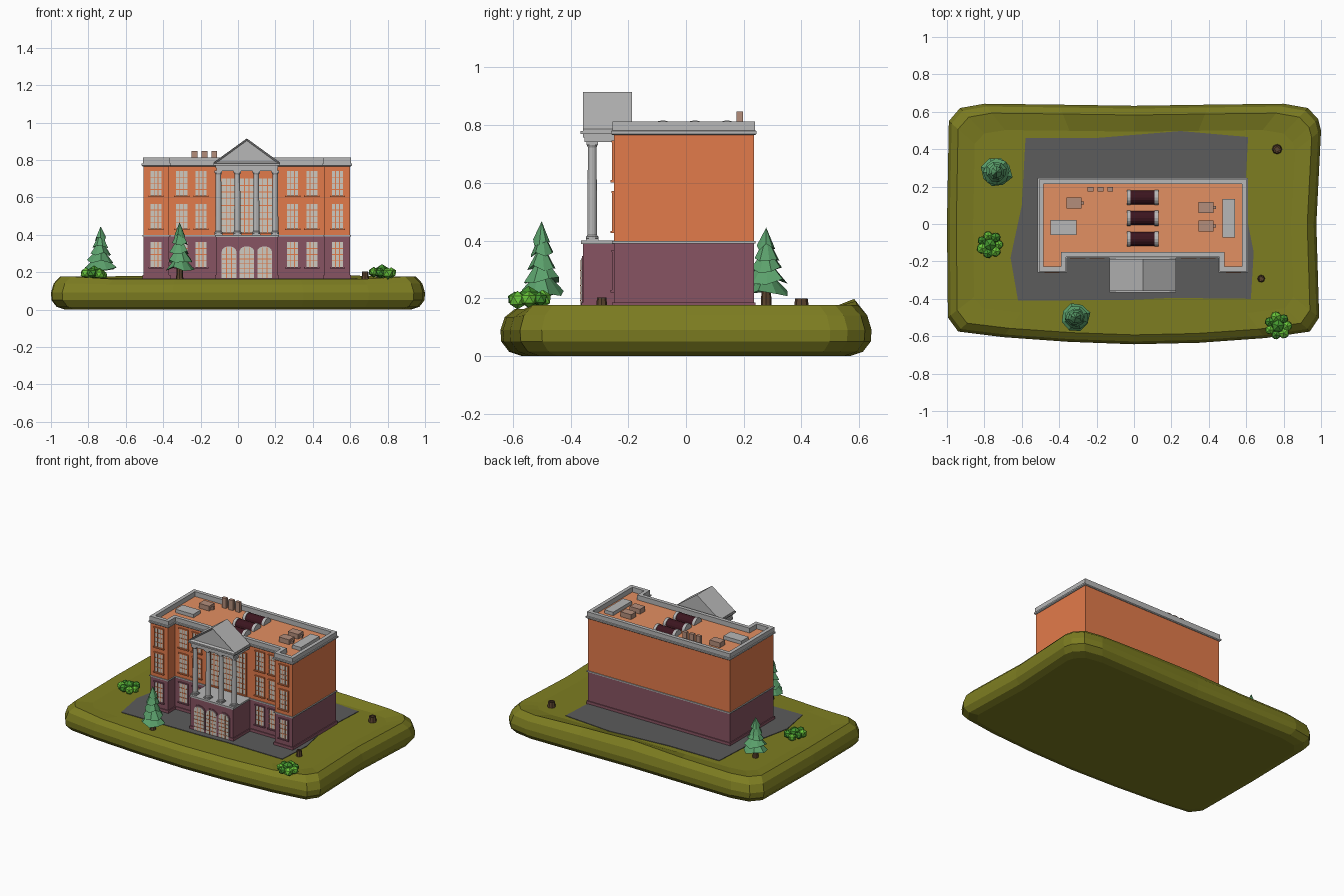
import bpy, bmesh, math, random
from mathutils import Vector, Matrix

if "Cube" in bpy.data.objects:
    bpy.data.objects.remove(bpy.data.objects["Cube"])

random.seed(4)
CX = 0.047   # building centre line
G = 0.163    # ground level


def mat(name, r, g, b):
    m = bpy.data.materials.new(name)
    m.diffuse_color = [(c / 255) ** 2.2 for c in (r, g, b)] + [1]
    m.use_nodes = True
    m.node_tree.nodes["Principled BSDF"].inputs["Base Color"].default_value = m.diffuse_color
    return m


GRASS = mat("grass", 124, 124, 38)
ASPHALT = mat("asphalt", 92, 92, 92)
ORANGE = mat("orange_wall", 226, 122, 76)
ROOF = mat("roof_orange", 226, 142, 98)
PURPLE = mat("purple_wall", 134, 84, 98)
STONE = mat("stone", 182, 182, 182)
GLASS = mat("glass", 205, 200, 190)
BROWN = mat("vent_brown", 178, 140, 122)
DARK = mat("skylight_dark", 62, 28, 36)
PINE = mat("pine_green", 92, 160, 108)
BARK = mat("bark", 92, 70, 50)
LEAF = [mat("leaf_light", 104, 196, 60), mat("leaf_dark", 70, 150, 50)]


def finish(name, bm, *mats):
    bmesh.ops.recalc_face_normals(bm, faces=bm.faces[:])
    me = bpy.data.meshes.new(name)
    bm.to_mesh(me)
    bm.free()
    for m in mats:
        me.materials.append(m)
    ob = bpy.data.objects.new(name, me)
    bpy.context.collection.objects.link(ob)
    return ob


def loft(bm, rings, cap=True):
    vs = [[bm.verts.new(p) for p in r] for r in rings]
    n = len(vs[0])
    for a, b in zip(vs, vs[1:]):
        for i in range(n):
            bm.faces.new((a[i], a[(i + 1) % n], b[(i + 1) % n], b[i]))
    if cap:
        bm.faces.new(vs[0])
        bm.faces.new(vs[-1])
    return vs


AX = {'x': lambda u, v, w: (w, u, v), 'y': lambda u, v, w: (u, w, v), 'z': lambda u, v, w: (u, v, w)}


def prism(bm, pts, a, b, axis='z'):
    loft(bm, [[AX[axis](u, v, w) for u, v in pts] for w in (a, b)])


def box(bm, x0, x1, y0, y1, z0, z1):
    prism(bm, [(x0, y0), (x1, y0), (x1, y1), (x0, y1)], z0, z1)


def solid(name, m, pts, a, b, axis='z'):
    bm = bmesh.new()
    prism(bm, pts, a, b, axis)
    return finish(name, bm, m)


def boxes(name, m, items):
    bm = bmesh.new()
    for it in items:
        box(bm, *it)
    return finish(name, bm, m)


# island: stacked outlines with a raised back bank
outline = [(-1, 0), (-.995, -.5), (-.94, -.575), (-.7, -.605), (-.35, -.63), (0, -.643), (.35, -.635), (.7, -.61),
           (.94, -.575), (.99, -.5), (.975, 0), (1, .5), (.985, .56), (.93, .62), (.8, .643), (.4, .638), (0, .632),
           (-.4, .638), (-.8, .643), (-.93, .62), (-.99, .55)]


def ring(d, z, lift=0):
    out = []
    for x, y in outline:
        h = .035 * math.exp(-((x - .05) / .5) ** 4) if y > .5 else 0
        if abs(x) > .75:
            h = .014
        out.append((x * (1 - d), y * (1 - d / .64), z + lift * h))
    return out


bm = bmesh.new()
loft(bm, [ring(.075, 0), ring(.03, .015), ring(.003, .05), ring(0, .09), ring(.015, .135, .4), ring(.05, G, 1),
          ring(.14, G)])
finish("grass_island", bm, GRASS)
solid("paved_yard", ASPHALT, [(-.58, .46), (-.2, .46), (.25, .497), (.61, .465), (.59, .1), (.64, -.15), (.625, -.4),
                              (.2, -.395), (0, -.405), (-.62, -.41), (-.66, -.18), (-.6, .1)], .15, G + .004)


# building body from one U-shaped footprint
def plan(d=0):
    hw, wi, f, r, b = .552 + d, .415 - d, -.25 - d, -.172 - d, .235 + d
    return [(CX + x, y) for x, y in [(-hw, b), (-hw, f), (-wi, f), (-wi, r), (wi, r), (wi, f), (hw, f), (hw, b)]]


solid("plinth", PURPLE, plan(.006), .155, .186)
solid("ground_floor", PURPLE, plan(), .18, .39)
solid("string_course", STONE, plan(.006), .39, .398)
solid("upper_floors", ORANGE, plan(), .398, .77)
solid("roof_deck", ROOF, plan(-.01), .765, .778)
bm = bmesh.new()
sections = [(.004, .765), (.01, .77), (.01, .78), (.004, .782), (.004, .812), (-.022, .812), (-.022, .765)]
loft(bm, [[(x, y, z) for x, y in plan(d)] for d, z in sections + sections[:1]], cap=False)
finish("cornice_parapet", bm, STONE)

# portico base, floor, entablature and pediment
PW = .165
boxes("portico_base", PURPLE, [(CX - PW, CX + PW, -.357, -.17, .16, .39),
                               (CX - PW - .005, CX + PW + .005, -.362, -.17, .155, .186)])
boxes("portico_floor", STONE, [(CX - PW - .006, CX + PW + .006, -.363, -.17, .388, .4)])
boxes("entablature", STONE, [(CX - .163, CX + .163, -.352, -.17, .742, .758),
                             (CX - .168, CX + .168, -.357, -.17, .758, .77),
                             (CX - .178, CX + .178, -.366, -.17, .77, .78)])
bm = bmesh.new()
prism(bm, [(CX - .177, .78), (CX + .177, .78), (CX + .177, .787), (CX, .915), (CX - .177, .787)], -.357, -.187, 'y')
bmesh.ops.recalc_face_normals(bm, faces=bm.faces[:])
front = [f for f in bm.faces if f.normal.y < -.9]
bmesh.ops.inset_region(bm, faces=front, thickness=.012, depth=-.012)
finish("pediment", bm, STONE)

# columns with base, shaft and capital
for i in range(4):
    bm = bmesh.new()
    x = CX + (i - 1.5) * .101
    prof = [(.021, .406), (.021, .414), (.017, .419), (.0165, .55), (.0145, .722), (.019, .732)]
    loft(bm, [[(x + r * math.cos(k * math.tau / 12), -.325 + r * math.sin(k * math.tau / 12), z) for k in range(12)]
              for r, z in prof])
    box(bm, x - .022, x + .022, -.347, -.303, .399, .407)
    box(bm, x - .02, x + .02, -.345, -.305, .731, .743)
    finish(f"column_{i + 1}", bm, STONE)

# windows: glass, glazing bars, frame and sill
glass, bars, frame_hi, frame_lo = [], [], [], []


def window(x, y, z0, z1, w, rows, frame, cols=3):
    h = w / 2
    glass.append((x - h, x + h, y - .002, y + .01, z0, z1))
    for i in range(1, cols):
        u = x - h + w * i / cols
        bars.append((u - .002, u + .002, y - .004, y + .005, z0, z1))
    for j in range(1, rows):
        v = z0 + (z1 - z0) * j / rows
        bars.append((x - h, x + h, y - .0045, y + .005, v - .002, v + .002))
    for s in (-1, 1):
        u = x + s * (h + .003)
        frame.append((u - .004, u + .004, y - .007, y + .005, z0, z1))
    frame.append((x - h - .007, x + h + .007, y - .008, y + .005, z1, z1 + .007))
    frame.append((x - h - .01, x + h + .01, y - .012, y + .005, z0 - .008, z0))


for s in (-1, 1):
    for dx, y in ((.485, -.25), (.348, -.172), (.245, -.172)):
        for z0, z1, fr in ((.61, .74, frame_hi), (.434, .565, frame_hi), (.228, .36, frame_lo)):
            window(CX + s * dx, y, z0, z1, .062, 4, fr)
for i in (-1, 0, 1):
    window(CX + i * .098, -.172, .412, .7, .074, 8, frame_hi)


# arched doors in the portico base
def arch(x, w, z0, top):
    h = w / 2
    return [(x - h, z0), (x + h, z0)] + [(x + h * math.cos(math.pi * k / 10), top - h * .7
                                          + h * .7 * math.sin(math.pi * k / 10)) for k in range(11)]


for i in (-1, 0, 1):
    x = CX + i * .095
    solid("door_surround", PURPLE, arch(x, .09, .168, .347), -.361, -.35, 'y')
    solid("door_glass", GLASS, arch(x, .078, .168, .338), -.364, -.35, 'y')
    for u in (-.013, .013):
        bars.append((x + u - .002, x + u + .002, -.366, -.355, .168, .332))
    for k in range(1, 6):
        bars.append((x - .038, x + .038, -.3665, -.355, .165 + k * .026, .168 + k * .026))
boxes("window_glass", GLASS, glass)
boxes("glazing_bars", ORANGE, bars)
boxes("upper_window_frames", ORANGE, frame_hi)
boxes("lower_window_frames", PURPLE, frame_lo)


# roof equipment
def barrel(y, r):
    return [(y + r * math.cos(math.pi * k / 8), .776 + r * math.sin(math.pi * k / 8)) for k in range(9)]


for y in (.142, .031, -.08):
    solid("barrel_skylight", DARK, barrel(y, .038), -.025, .115, 'x')
    for x in (-.038, .11):
        solid("skylight_end", STONE, barrel(y, .041), x, x + .02, 'x')
boxes("roof_hatches", STONE, [(-.447, -.307, -.058, .022, .775, .802), (.472, .54, -.073, .134, .775, .802)])
vents = []
for x, y in ((-.322, .112), (.385, .089), (.385, -.011)):
    vents += [(x - .04, x + .04, y - .029, y + .029, .775, .812), (x + .04, x + .054, y - .008, y + .008, .78, .797)]
boxes("roof_vents", BROWN, vents)
boxes("chimneys", BROWN, [(x - .016, x + .016, .175, .197, .775, .848) for x in (-.232, -.179, -.127)])


# pine trees: trunk and ragged drooping tiers
def pine(name, x, y, top, r):
    bm = bmesh.new()
    z0 = G + .055
    n, tiers = 8, 5
    for t in range(tiers):
        f = t / tiers
        rr, zb = r * (1 - f * .8), z0 + (top - z0) * f * .88
        zt = top if t == tiers - 1 else min(top - .015, zb + (top - z0) * .36)
        rot = random.random() * 2
        pts = []
        for k in range(n):
            a, q = rot + k * math.tau / n, rr * random.uniform(.88, 1.08)
            pts.append((x + q * math.cos(a), y + q * math.sin(a), zb + random.uniform(-.012, .012)))
        mid = [bm.verts.new(p) for p in pts]
        tip, low = bm.verts.new((x, y, zt)), bm.verts.new((x, y, zb + .02))
        for k in range(n):
            bm.faces.new((mid[k], mid[(k + 1) % n], tip))
            bm.faces.new((mid[(k + 1) % n], mid[k], low))
    finish(name + "_foliage", bm, PINE)
    stump(name + "_trunk", x, y, .018, z0 + .03)


def stump(name, x, y, r, top):
    bm = bmesh.new()
    loft(bm, [[(x + q * math.cos(k * math.tau / 8), y + q * math.sin(k * math.tau / 8), z) for k in range(8)]
              for q, z in ((r * 1.25, G - .02), (r, G + .02), (r * .9, top), (r * .6, top), (r * .55, top - .006))])
    finish(name, bm, BARK)


pine("back_pine", -.735, .278, .445, .085)
pine("front_pine", -.312, -.5, .467, .08)
stump("back_stump", .765, .4, .024, .2)
stump("front_stump", .68, -.292, .018, .203)


# bushes: clusters of faceted lumps
def bush(name, x, y, z, rad):
    bm = bmesh.new()
    for i in range(8):
        a = i * math.tau / 7
        d = 0 if i == 7 else rad * .65
        s = rad * (.5 if i == 7 else random.uniform(.34, .44))
        c = Vector((x + d * math.cos(a), y + d * math.sin(a), z + (.028 if i == 7 else random.uniform(.012, .026))))
        m = Matrix.Translation(c) @ Matrix.Rotation(random.random() * 3, 4, 'Z')
        old = set(bm.faces)
        bmesh.ops.create_icosphere(bm, subdivisions=1, radius=s, matrix=m)
        for f in set(bm.faces) - old:
            f.material_index = i % 2
    finish(name, bm, *LEAF)


bush("left_bush", -.77, -.11, G + .008, .074)
bush("front_bush", .77, -.545, G + .014, .076)
